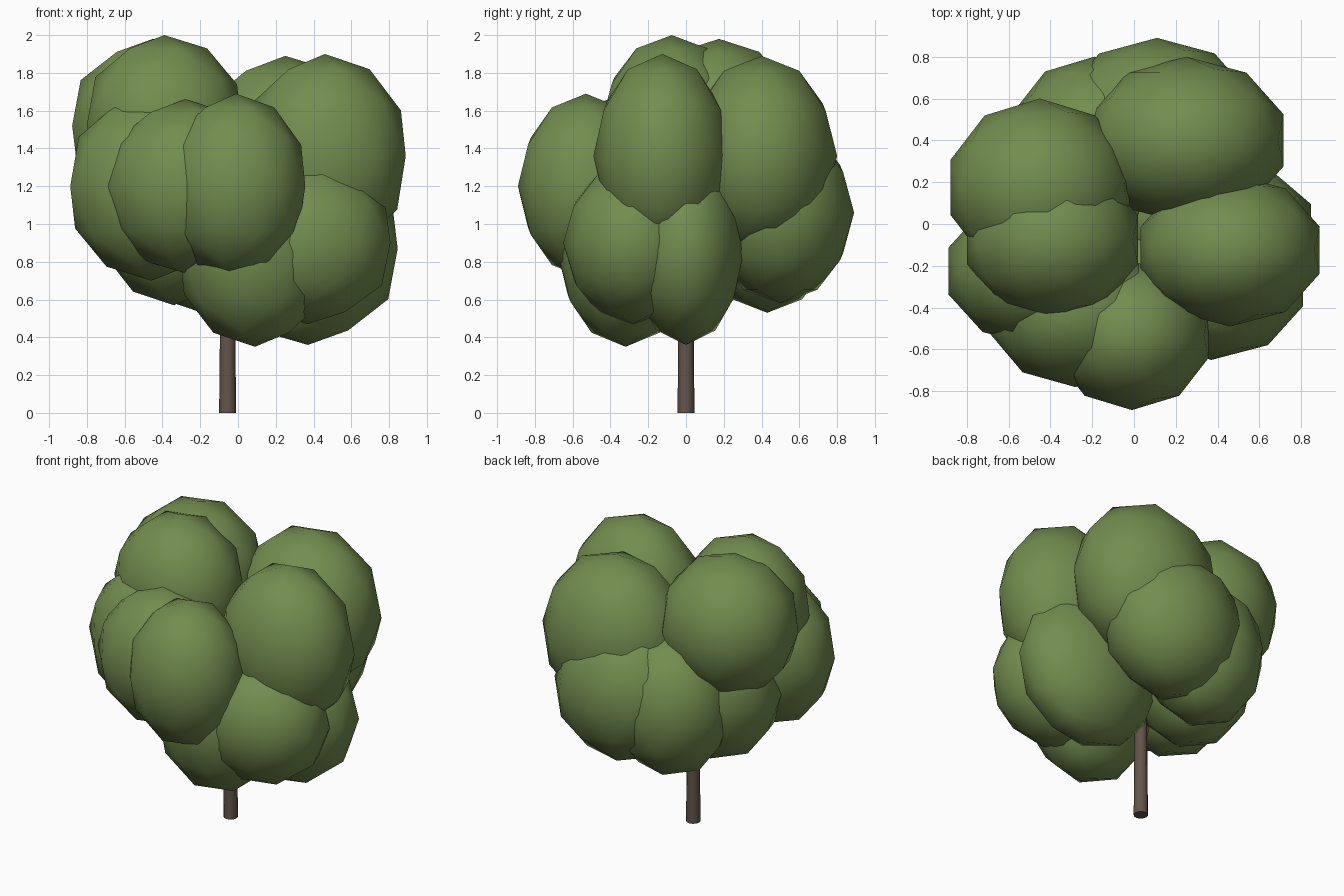
import bpy

if "Cube" in bpy.data.objects:
    bpy.data.objects.remove(bpy.data.objects["Cube"])

def material(name, rgb):
    m = bpy.data.materials.new(name)
    m.diffuse_color = (*rgb, 1)
    m.use_nodes = True
    m.node_tree.nodes["Principled BSDF"].inputs["Base Color"].default_value = m.diffuse_color
    return m

leaf = material("leaf green", (0.17, 0.265, 0.078))
bark = material("bark brown", (0.125, 0.088, 0.068))

# Trunk: slim tapered pole running up into the crown
bpy.ops.mesh.primitive_cone_add(vertices=12, radius1=0.045, radius2=0.033,
                                depth=1.2, location=(-0.055, 0, 0.6))
trunk = bpy.context.object
trunk.name = "trunk"
trunk.data.materials.append(bark)
bpy.ops.object.shade_smooth_by_angle(angle=0.9)

# Leaf clumps: centre and radii of each stretched low-poly ball
clumps = {
    "upper_right": ((0.46, -0.125, 1.36), (0.45, 0.365, 0.54)),
    "upper_back": ((0.25, 0.40, 1.36), (0.49, 0.40, 0.53)),
    "top_left": ((-0.39, -0.075, 1.53), (0.43, 0.375, 0.47)),
    "upper_back_left": ((-0.45, 0.175, 1.52), (0.45, 0.425, 0.46)),
    "front": ((-0.01, -0.53, 1.20), (0.385, 0.36, 0.49)),
    "front_left": ((-0.28, -0.41, 1.20), (0.43, 0.37, 0.46)),
    "left": ((-0.46, -0.225, 1.20), (0.45, 0.36, 0.50)),
    "lower_right": ((0.37, 0.0, 0.87), (0.50, 0.31, 0.51)),
    "lower_front_right": ((0.37, -0.28, 0.90), (0.46, 0.37, 0.43)),
    "lower_front": ((0.09, -0.32, 0.85), (0.42, 0.36, 0.50)),
    "lower_back": ((0.11, 0.50, 1.06), (0.47, 0.39, 0.48)),
    "lower_back_left": ((-0.19, 0.43, 1.01), (0.40, 0.37, 0.48)),
    "lower_left": ((-0.34, 0.13, 1.05), (0.41, 0.38, 0.48)),
}
for name, (centre, radii) in clumps.items():
    bpy.ops.mesh.primitive_ico_sphere_add(subdivisions=2, radius=1, location=centre)
    ball = bpy.context.object
    ball.name = name + "_leaves"
    ball.scale = radii
    ball.data.materials.append(leaf)
    bpy.ops.object.transform_apply(location=False, rotation=False, scale=True)
    bpy.ops.object.shade_smooth()
